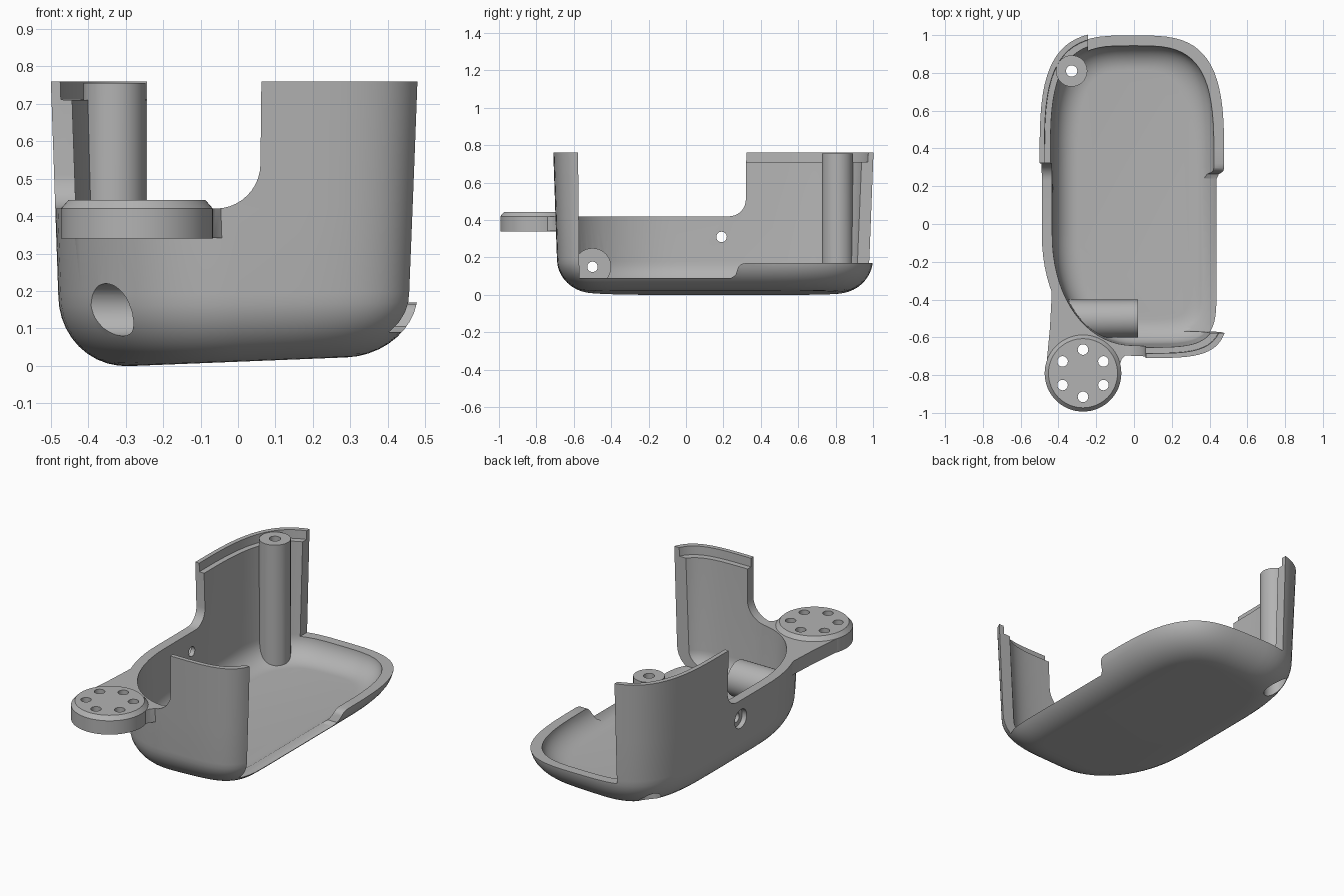
import bpy, bmesh
from math import sin, cos, pi, sqrt

cube = bpy.data.objects.get("Cube")
if cube:
    bpy.data.objects.remove(cube)

grey = bpy.data.materials.new("plain grey")
grey.use_nodes = True
grey.diffuse_color = (0.45, 0.45, 0.45, 1)
grey.node_tree.nodes["Principled BSDF"].inputs["Base Color"].default_value = (0.45, 0.45, 0.45, 1)


def finish_mesh(name, bm):
    bmesh.ops.recalc_face_normals(bm, faces=bm.faces)
    mesh = bpy.data.meshes.new(name)
    bm.to_mesh(mesh)
    bm.free()
    mesh.materials.append(grey)
    obj = bpy.data.objects.new(name, mesh)
    bpy.context.collection.objects.link(obj)
    return obj


def loft(name, rings):
    bm = bmesh.new()
    loops = [[bm.verts.new(p) for p in ring] for ring in rings]
    for low, high in zip(loops, loops[1:]):
        for i in range(len(low)):
            bm.faces.new((low[i - 1], low[i], high[i], high[i - 1]))
    bm.faces.new(loops[0])
    bm.faces.new(loops[-1])
    return finish_mesh(name, bm)


def prism(name, pts, axis, lo, hi):
    place = {"X": lambda u, v, t: (t, u, v),
             "Y": lambda u, v, t: (u, t, v),
             "Z": lambda u, v, t: (u, v, t)}[axis]
    return loft(name, [[place(u, v, t) for u, v in pts] for t in (lo, hi)])


def arc(cu, cv, r, start, end, n):
    return [(cu + r * cos(start + (end - start) * i / n),
             cv + r * sin(start + (end - start) * i / n)) for i in range(n + 1)]


def rod(name, u, v, r, axis, lo, hi, n=40):
    return prism(name, arc(u, v, r, 0, 2 * pi, n)[:-1], axis, lo, hi)


def combine(target, tool, operation="DIFFERENCE", keep=False):
    tool.hide_render = True
    mod = target.modifiers.new("combine", "BOOLEAN")
    mod.operation = operation
    mod.solver = "EXACT"
    mod.object = tool
    bpy.context.view_layer.objects.active = target
    bpy.ops.object.modifier_apply(modifier=mod.name)
    if not keep:
        bpy.data.objects.remove(tool)


# Body outline: a different soft corner in each quadrant
# (x sign, y sign, corner centre y, half depth, squareness)
CORNERS = [(1, 1, 0.30, 0.70, 3.4), (-1, 1, 0.30, 0.70, 3.5),
           (-1, -1, -0.05, 0.64, 2.1), (1, -1, -0.30, 0.39, 4.5)]


def outline(inset, z):
    inset -= max(0, z - 0.19) * 0.035
    ring = []
    for k, (sx, sy, yc, depth, n) in enumerate(CORNERS):
        for i in range(19):
            t = pi / 2 * i / 18
            if k % 2:
                t = pi / 2 - t
            if k in (1, 3) and i == 0:
                continue
            x = sx * (0.48 - inset) * max(cos(t), 0) ** (2 / n)
            y = yc + sy * (depth - inset) * max(sin(t), 0) ** (2 / n)
            tilt = 0.04 * (x + 0.28) * max(0, 1 - z / 0.22)
            ring.append((x, y, z + tilt))
    # the last point of the loop repeats the front middle or right side
    return ring


def bowl(name, inset, floor, r, top):
    rings = []
    for i in range(11):
        a = pi / 2 * i / 10
        rings.append(outline(inset + r * (1 - sin(a)), floor + r * (1 - cos(a))))
    return loft(name, rings + [outline(i, z) for i, z in top])


# Outer body with the bracket arm
shell = bowl("shell", 0, 0, 0.19, [(0, 0.42), (0, 0.76)])
arm = prism("arm", [(-0.43, -0.20), (-0.437, -0.4), (-0.445, -0.55), (-0.465, -0.76),
                    (-0.08, -0.76), (-0.065, -0.715), (-0.03, -0.68), (0.05, -0.665),
                    (0.05, -0.55), (-0.1, -0.3)], "Z", 0.342, 0.46)
combine(shell, arm, "UNION")

# Hollow with a stepped lip, leaving the screw post and horizontal boss standing
cavity = bowl("cavity", 0.055, 0.05, 0.13, [(0.055, 0.71), (0.025, 0.711), (0.025, 1)])
combine(cavity, rod("screw_post", -0.33, 0.81, 0.083, "Z", -0.2, 0.755))
combine(cavity, rod("side_boss", -0.5, 0.15, 0.1, "X", -1, 0.02))
combine(shell, cavity)

# Cut-away edges of the walls
cuts = [
    prism("side_cut", [(-0.4, 0.42)] + arc(0.23, 0.51, 0.09, -pi / 2, 0, 8)
          + [(0.325, 1), (-0.4, 1)], "X", -1, 0),
    prism("front_cut", [(-1, 0.42)] + arc(-0.06, 0.54, 0.12, -pi / 2, 0, 10)
          + [(0.065, 1), (-1, 1)], "Y", -1.2, -0.3),
    prism("open_side_cut", [(-0.57, 0.09), (0.24, 0.09), (0.265, 0.105), (0.28, 0.15),
                            (0.295, 0.165), (0.32, 0.17), (1.2, 0.17), (1.2, 1),
                            (-0.58, 1)], "X", 0.1, 1),
    prism("back_cut", [(-0.243, 0.4), (1.1, 0.4), (1.1, 1.3), (-0.243, 1.3)], "Z", 0.17, 1.1),
    # Screw holes with wider recesses outside
    rod("post_hole", -0.33, 0.81, 0.03, "Z", -0.5, 1.2, 24),
    rod("post_recess", -0.33, 0.81, 0.062, "Z", -0.5, 0.14),
    rod("boss_hole", -0.5, 0.15, 0.028, "X", -1, 0.2, 24),
    rod("boss_recess", -0.5, 0.15, 0.07, "X", -1, -0.24),
    rod("wall_hole", 0.19, 0.31, 0.028, "X", -1, -0.2, 24),
    rod("wall_recess", 0.19, 0.31, 0.055, "X", -1, -0.455),
]
for cut in cuts:
    combine(shell, cut)

# Round mounting disc with a chamfered top
DX, DY = -0.27, -0.79
disc = loft("mounting_disc", [[(x, y, z) for x, y in arc(DX, DY, r, 0, 2 * pi, 64)[:-1]]
                              for r, z in ((0.203, 0.34), (0.203, 0.42), (0.183, 0.443))])
for u, v in arc(DX, DY, 0.125, pi / 2, pi / 2 + 2 * pi, 6)[:-1]:
    hole = rod("disc_hole", u, v, 0.028, "Z", 0.2, 0.6, 24)
    combine(shell, hole, keep=True)
    combine(disc, hole)

# Soft shading, merging any doubled points first
for obj in (shell, disc):
    bm = bmesh.new()
    bm.from_mesh(obj.data)
    bmesh.ops.remove_doubles(bm, verts=bm.verts, dist=0.0002)
    bm.to_mesh(obj.data)
    bm.free()
    bpy.ops.object.select_all(action="DESELECT")
    obj.select_set(True)
    bpy.context.view_layer.objects.active = obj
    bpy.ops.object.shade_smooth_by_angle(angle=0.6)
